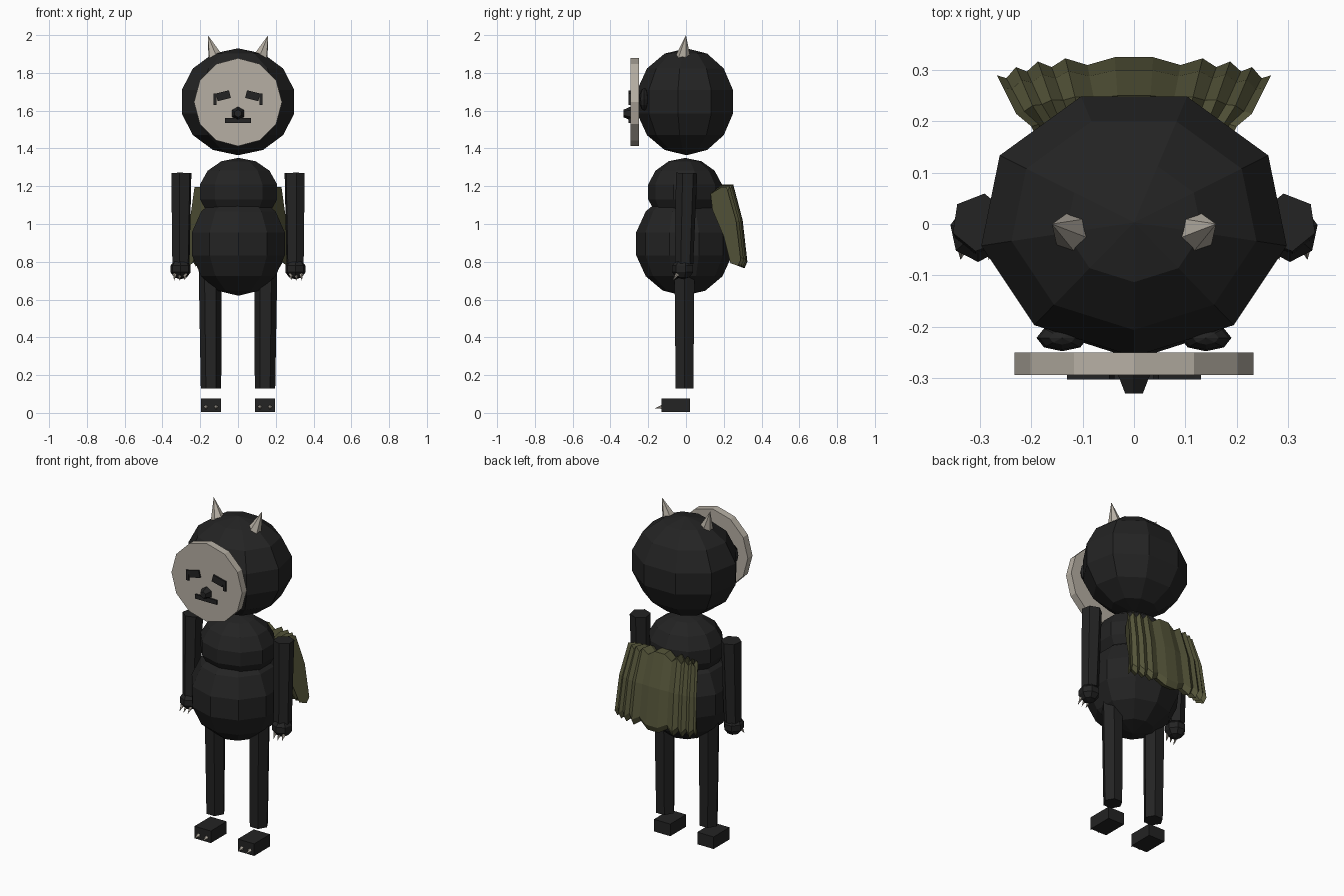
import bpy, bmesh, math
from mathutils import Matrix, Vector

old = bpy.data.objects.get("Cube")
if old:
    bpy.data.objects.remove(old, do_unlink=True)


def material(name, colour):
    m = bpy.data.materials.new(name)
    m.use_nodes = True
    m.diffuse_color = (*colour, 1)
    m.node_tree.nodes["Principled BSDF"].inputs["Base Color"].default_value = (*colour, 1)
    return m


FUR = material("charcoal fur", (0.017, 0.017, 0.017))
BONE = material("pale bone", (0.47, 0.43, 0.37))
OLIVE = material("olive cloth", (0.092, 0.092, 0.042))


def finish(name, bm, mat):
    bmesh.ops.recalc_face_normals(bm, faces=bm.faces)
    mesh = bpy.data.meshes.new(name)
    bm.to_mesh(mesh)
    bm.free()
    mesh.materials.append(mat)
    obj = bpy.data.objects.new(name, mesh)
    bpy.context.collection.objects.link(obj)
    return obj


def ball(name, centre, radii, mat, segments=9, rings=7, spin=180):
    bm = bmesh.new()
    bmesh.ops.create_uvsphere(bm, u_segments=segments, v_segments=rings, radius=1)
    m = (Matrix.Translation(centre) @ Matrix.Diagonal((*radii, 1))
         @ Matrix.Rotation(math.radians(spin), 4, "Z"))
    bmesh.ops.transform(bm, matrix=m, verts=bm.verts)
    return finish(name, bm, mat)


def box(name, centre, size, mat, tilt=0):
    bm = bmesh.new()
    bmesh.ops.create_cube(bm, size=1)
    m = (Matrix.Translation(centre) @ Matrix.Rotation(math.radians(tilt), 4, "Y")
         @ Matrix.Diagonal((*size, 1)))
    bmesh.ops.transform(bm, matrix=m, verts=bm.verts)
    return finish(name, bm, mat)


def rod(name, start, end, r1, r2, mat, sides=6):
    """Tapered prism or cone between two points."""
    a, b = Vector(start), Vector(end)
    bm = bmesh.new()
    bmesh.ops.create_cone(bm, cap_ends=True, segments=sides,
                          radius1=r1, radius2=r2, depth=(b - a).length)
    turn = (b - a).to_track_quat("Z", "Y").to_matrix().to_4x4()
    bmesh.ops.transform(bm, matrix=Matrix.Translation((a + b) / 2) @ turn, verts=bm.verts)
    return finish(name, bm, mat)


# Head and torso
ball("head", (0, 0.003, 1.647), (0.31, 0.268, 0.283), FUR)
ball("chest", (0.003, -0.005, 1.17), (0.22, 0.2, 0.18), FUR, segments=10)
ball("belly", (0.002, -0.01, 0.895), (0.265, 0.26, 0.275), FUR, segments=10)

# Face plate with nose and mouth
rod("face_plate", (0, -0.25, 1.645), (0, -0.294, 1.645), 0.233, 0.233, BONE, sides=12)
rod("nose", (0, -0.294, 1.585), (0, -0.33, 1.585), 0.036, 0.02, FUR)
box("mouth", (0, -0.299, 1.548), (0.14, 0.009, 0.026), FUR)

# Paired parts
for s, side in ((1, "left"), (-1, "right")):
    box(side + "_brow", (s * 0.078, -0.299, 1.679), (0.072, 0.009, 0.042), FUR, tilt=s * 14 + 180)
    box(side + "_eye_corner", (s * 0.122, -0.299, 1.66), (0.018, 0.009, 0.06), FUR)
    ball(side + "_eye_pad", (s * 0.14, -0.222, 1.66), (0.05, 0.026, 0.06), FUR, 8, 6)
    rod(side + "_horn", (s * 0.121, -0.015, 1.885), (s * 0.16, 0, 2.0), 0.04, 0, BONE)

    rod(side + "_arm", (s * 0.302, -0.01, 0.79), (s * 0.3, 0.003, 1.27), 0.049, 0.057, FUR)
    ball(side + "_hand", (s * 0.304, -0.015, 0.762), (0.058, 0.062, 0.055), FUR, 7, 5)
    for dx in (-0.025, 0.003, 0.03):
        rod(side + "_hand_claw", (s * (0.304 + dx), -0.045, 0.735),
            (s * (0.308 + dx), -0.07, 0.7), 0.011, 0, BONE, sides=5)

    rod(side + "_leg", (s * 0.143, -0.008, 0.13), (s * 0.147, -0.008, 0.76), 0.054, 0.061, FUR)
    box(side + "_foot", (s * 0.143, -0.054, 0.041), (0.108, 0.15, 0.072), FUR)
    for dx in (-0.027, 0.027):
        rod(side + "_toe_claw", (s * 0.143 + dx, -0.12, 0.032),
            (s * 0.143 + dx, -0.165, 0.024), 0.014, 0, BONE, sides=5)

# Pleated pack: side profile lofted across, fanning outward, alternate ribs pinched
profile = [(0.13, 1.17), (0.19, 1.21), (0.25, 1.21), (0.3, 1.02),
           (0.325, 0.8), (0.31, 0.765), (0.27, 0.78), (0.2, 0.93), (0.14, 1.08)]
half = [0.14, 0.34, 0.5, 0.6, 0.7, 0.78, 0.86, 0.93, 1.0]
stations = [-u for u in reversed(half)] + half
bm = bmesh.new()
loops = []
for u in stations:
    pinch = 0.86 if half.index(abs(u)) % 2 else 1.0
    loop = []
    for y, z in profile:
        yy = 0.22 + (y - 0.22) * pinch - 0.035 * u ** 4 * (y > 0.22)
        zz = 0.99 + (z - 0.99) * pinch * (1 - 0.06 * u * u)
        loop.append(bm.verts.new((u * (0.17 + 0.5 * (y - 0.13)), yy, zz)))
    loops.append(loop)
for a, b in zip(loops, loops[1:]):
    for i in range(len(profile)):
        j = (i + 1) % len(profile)
        bm.faces.new((a[i], a[j], b[j], b[i]))
bm.faces.new(loops[0])
bm.faces.new(loops[-1])
finish("pleated_pack", bm, OLIVE)
